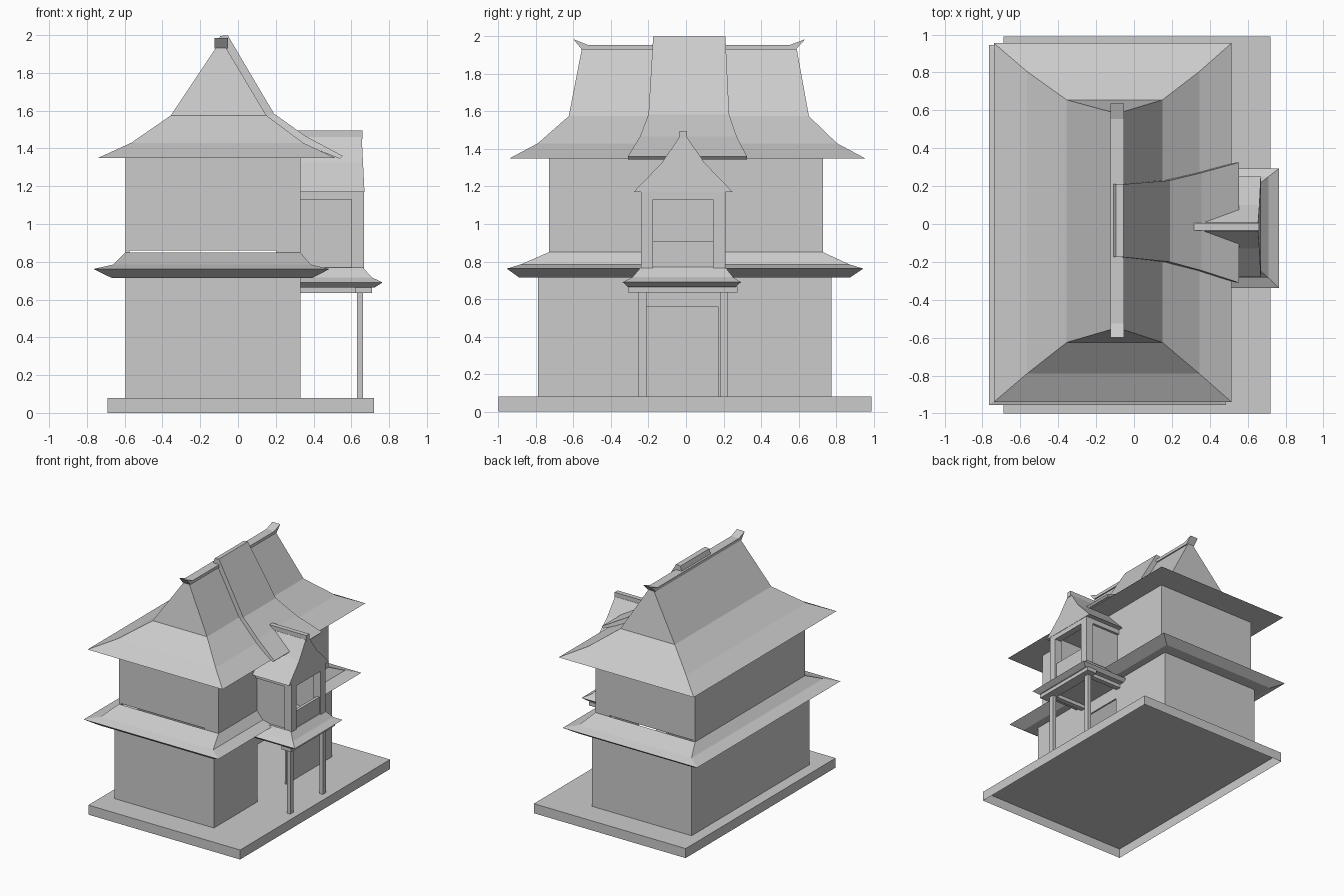
import bpy, bmesh

cube = bpy.data.objects.get("Cube")
if cube:
    bpy.data.objects.remove(cube, do_unlink=True)

grey = bpy.data.materials.new("plain_grey")
grey.use_nodes = True
tone = (0.6, 0.6, 0.6, 1)
grey.diffuse_color = tone
grey.node_tree.nodes["Principled BSDF"].inputs["Base Color"].default_value = tone


def loft(name, sections, caps=(True, True)):
    """Skin a list of matching polygon sections."""
    bm = bmesh.new()
    loops = [[bm.verts.new(p) for p in s] for s in sections]
    n = len(loops[0])
    for a, b in zip(loops, loops[1:]):
        for i in range(n):
            j = (i + 1) % n
            bm.faces.new((a[i], a[j], b[j], b[i]))
    for use, loop in zip(caps, (loops[0], loops[-1])):
        if use:
            bm.faces.new(loop)
    bmesh.ops.recalc_face_normals(bm, faces=bm.faces)
    mesh = bpy.data.meshes.new(name)
    bm.to_mesh(mesh)
    bm.free()
    mesh.materials.append(grey)
    obj = bpy.data.objects.new(name, mesh)
    bpy.context.collection.objects.link(obj)
    return obj


def rect(x0, x1, y0, y1, z):
    return [(x0, y0, z), (x1, y0, z), (x1, y1, z), (x0, y1, z)]


def tiers(name, rings, caps=(True, True)):
    return loft(name, [rect(*r) for r in rings], caps)


def box(name, x0, x1, y0, y1, z0, z1, caps=(True, True)):
    return tiers(name, [(x0, x1, y0, y1, z0), (x0, x1, y0, y1, z1)], caps)


def walls(name, *dims):
    obj = box(name, *dims, caps=(False, False))
    mod = obj.modifiers.new("thickness", "SOLIDIFY")
    mod.thickness = 0.02
    mod.offset = -1
    return obj


BACK, FACE = -0.595, 0.33      # house wall planes in x
MID = -0.015                   # centre line of the porch and dormer

# Base, open underneath
box("base", -0.69, 0.72, -1, 0.99, 0, 0.08, caps=(False, True))

# Lower storey with a doorway
lower = walls("lower_walls", BACK, FACE, -0.79, 0.775, 0.08, 0.72)
cutter = box("door_cutter", 0.25, 0.4, -0.21, 0.17, 0.07, 0.56)
cutter.hide_render = True
cutter.hide_set(True)
cut = lower.modifiers.new("doorway", "BOOLEAN")
cut.operation = "DIFFERENCE"
cut.object = cutter
cut.solver = "EXACT"

# Skirt roof between the storeys
tiers("skirt_roof", [
    (BACK, FACE, -0.79, 0.775, 0.715),
    (-0.67, 0.395, -0.89, 0.875, 0.715),
    (-0.765, 0.485, -0.955, 0.945, 0.762),
    (-0.66, 0.385, -0.88, 0.87, 0.785),
    (BACK, FACE, -0.73, 0.73, 0.85)], caps=(False, False))

# Upper storey on narrow sills
walls("upper_walls", BACK, FACE, -0.73, 0.73, 0.86, 1.36)
box("back_sill", BACK, BACK + 0.02, -0.73, 0.73, 0.84, 0.86)
box("front_sill", 0.2, FACE, -0.73, 0.73, 0.84, 0.86)

# Main hipped roof
tiers("main_roof", [
    (-0.74, 0.515, -0.94, 0.955, 1.35),
    (-0.565, 0.345, -0.79, 0.805, 1.43),
    (-0.355, 0.15, -0.625, 0.655, 1.575),
    (-0.115, -0.065, -0.555, 0.59, 1.935)])

# Ridge cap with upturned ends
ridge = [(-0.555, -0.6, 1.985), (-0.525, -0.525, 1.955),
         (0.555, 0.555, 1.955), (0.585, 0.635, 1.985)]
loft("ridge_cap", [[(-0.125, lo, 1.93), (-0.052, lo, 1.93),
                    (-0.052, hi, z), (-0.125, hi, z)] for lo, hi, z in ridge])

# Raised roof strip running from the ridge down to the dormer
strip = [((-0.095, 1.995), (-0.115, 1.93), -0.175, 0.21),
         ((-0.055, 2.0), (-0.085, 1.9), -0.175, 0.21),
         ((0.19, 1.585), (0.15, 1.56), -0.2, 0.23),
         ((0.355, 1.467), (0.33, 1.43), -0.245, 0.27),
         ((0.555, 1.36), (0.54, 1.345), -0.31, 0.325)]
loft("roof_strip", [[(t[0], y0, t[1]), (t[0], y1, t[1]),
                     (b[0], y1, b[1]), (b[0], y0, b[1])] for t, b, y0, y1 in strip])

# Dormer gable roof with flared eaves
half = [(0.022, 1.46), (0.115, 1.325), (0.265, 1.17)]
gable = [(MID + y, z) for y, z in half] + [(MID - y, z) for y, z in reversed(half)]
loft("dormer_roof", [[(0.32, y, z) for y, z in gable],
                     [(0.655 + 0.05 * (1.46 - z), y, z) for y, z in gable]])
box("dormer_ridge", 0.315, 0.66, MID - 0.02, MID + 0.02, 1.45, 1.495)

# Dormer frame: posts, lintels and recessed panels on both sides
for side, s in (("right", -1), ("left", 1)):
    def span(a, b):
        return sorted((MID + s * a, MID + s * b))
    box(side + "_dormer_post", 0.6, 0.667, *span(0.16, 0.225), 0.765, 1.175)
    box(side + "_dormer_lintel", FACE, 0.6, *span(0.19, 0.225), 1.13, 1.175)
    box(side + "_dormer_panel", FACE, 0.6, *span(0.19, 0.205), 0.765, 1.13)
    # Porch post and side beam
    box(side + "_porch_post", 0.63, 0.662, *span(0.195, 0.237), 0.08, 0.64)
    box(side + "_porch_beam", FACE, 0.71, *span(0.195, 0.237), 0.635, 0.667)
box("front_lintel", 0.61, 0.667, -0.175, 0.145, 1.13, 1.175)
box("front_panel", 0.63, 0.655, -0.175, 0.145, 0.765, 0.91)
box("front_porch_beam", 0.62, 0.71, -0.31, 0.275, 0.635, 0.667)

# Porch roof under the dormer
tiers("porch_roof", [
    (FACE, 0.725, -0.31, 0.265, 0.665),
    (FACE, 0.765, -0.338, 0.293, 0.69),
    (FACE, 0.71, -0.285, 0.25, 0.717),
    (FACE, 0.66, -0.24, 0.21, 0.77)])
